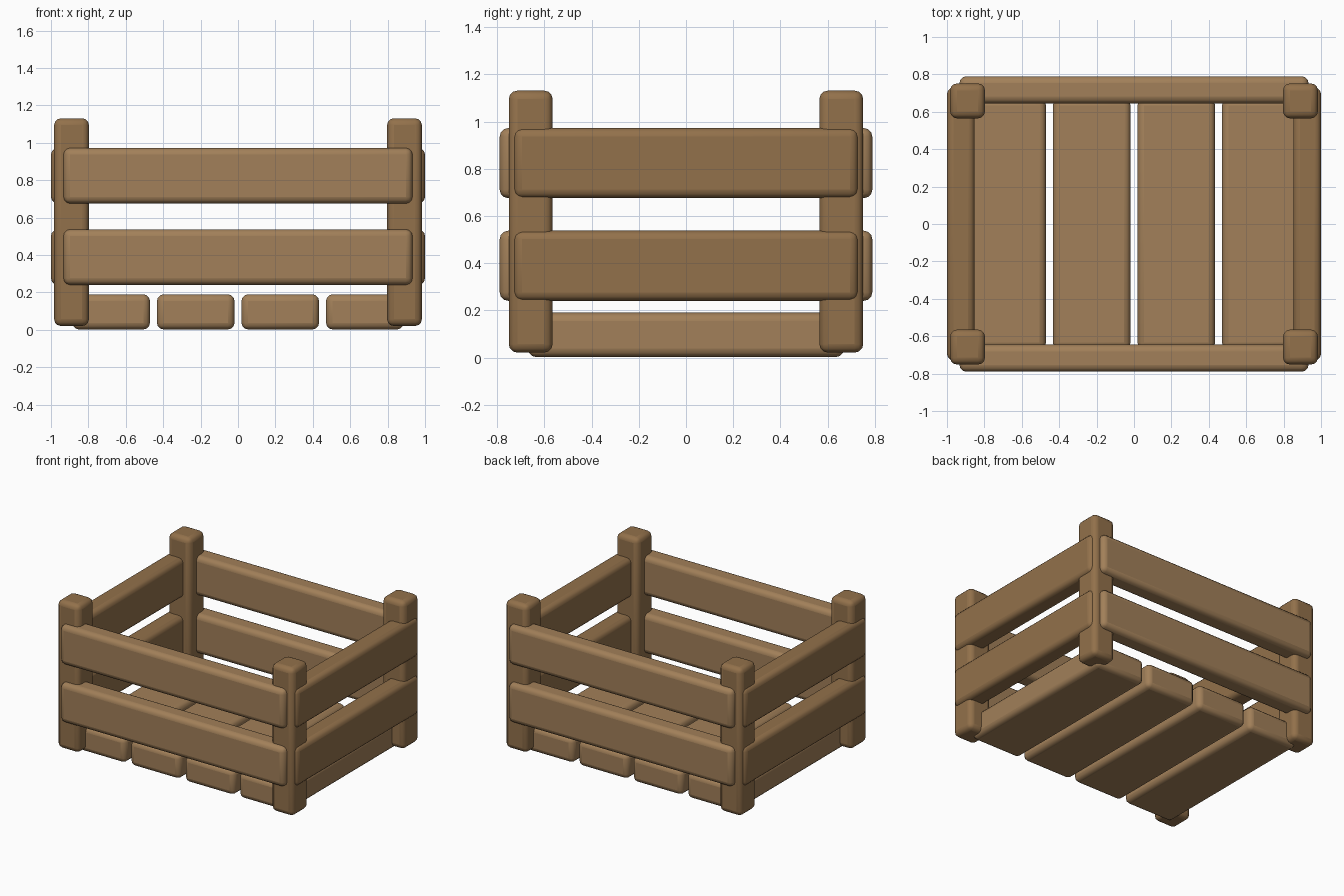
import bpy
from math import radians

if "Cube" in bpy.data.objects:
    bpy.data.objects.remove(bpy.data.objects["Cube"])


def wood(name, color):
    m = bpy.data.materials.new(name)
    m.diffuse_color = color
    m.use_nodes = True
    m.node_tree.nodes["Principled BSDF"].inputs["Base Color"].default_value = m.diffuse_color
    return m


light = wood("light_wood", (0.36, 0.215, 0.10, 1))
dark = wood("dark_wood", (0.29, 0.165, 0.07, 1))


def plank(name, center, size, mat, radius=0.036):
    """Rounded wooden board"""
    bpy.ops.mesh.primitive_cube_add(size=1, location=center)
    ob = bpy.context.object
    ob.name = name
    ob.scale = size
    bpy.ops.object.transform_apply(location=False, rotation=False, scale=True)
    bev = ob.modifiers.new("rounded_edges", "BEVEL")
    bev.width = radius
    bev.segments = 3
    bev.limit_method = "NONE"
    ob.data.materials.append(mat)
    bpy.ops.object.shade_smooth_by_angle(angle=radians(40))
    return ob


# Floor boards
for i in range(4):
    plank(f"floor_board_{i + 1}", (-0.678 + 0.452 * i, 0, 0.096),
          (0.415, 1.34, 0.188), light)

# Corner posts
for sx, xn in ((-1, "left"), (1, "right")):
    for sy, yn in ((-1, "front"), (1, "back")):
        plank(f"{yn}_{xn}_post", (sx * 0.89, sy * 0.658, 0.576),
              (0.186, 0.186, 1.11), dark)

# Wall slats, two rows on each side
for z, row in ((0.389, "lower"), (0.824, "upper")):
    for s, yn, xn in ((-1, "front", "left"), (1, "back", "right")):
        plank(f"{yn}_{row}_slat", (0, s * 0.717, z), (1.866, 0.145, 0.297), light)
        plank(f"{xn}_{row}_slat", (s * 0.926, 0, z), (0.148, 1.46, 0.297), dark)
